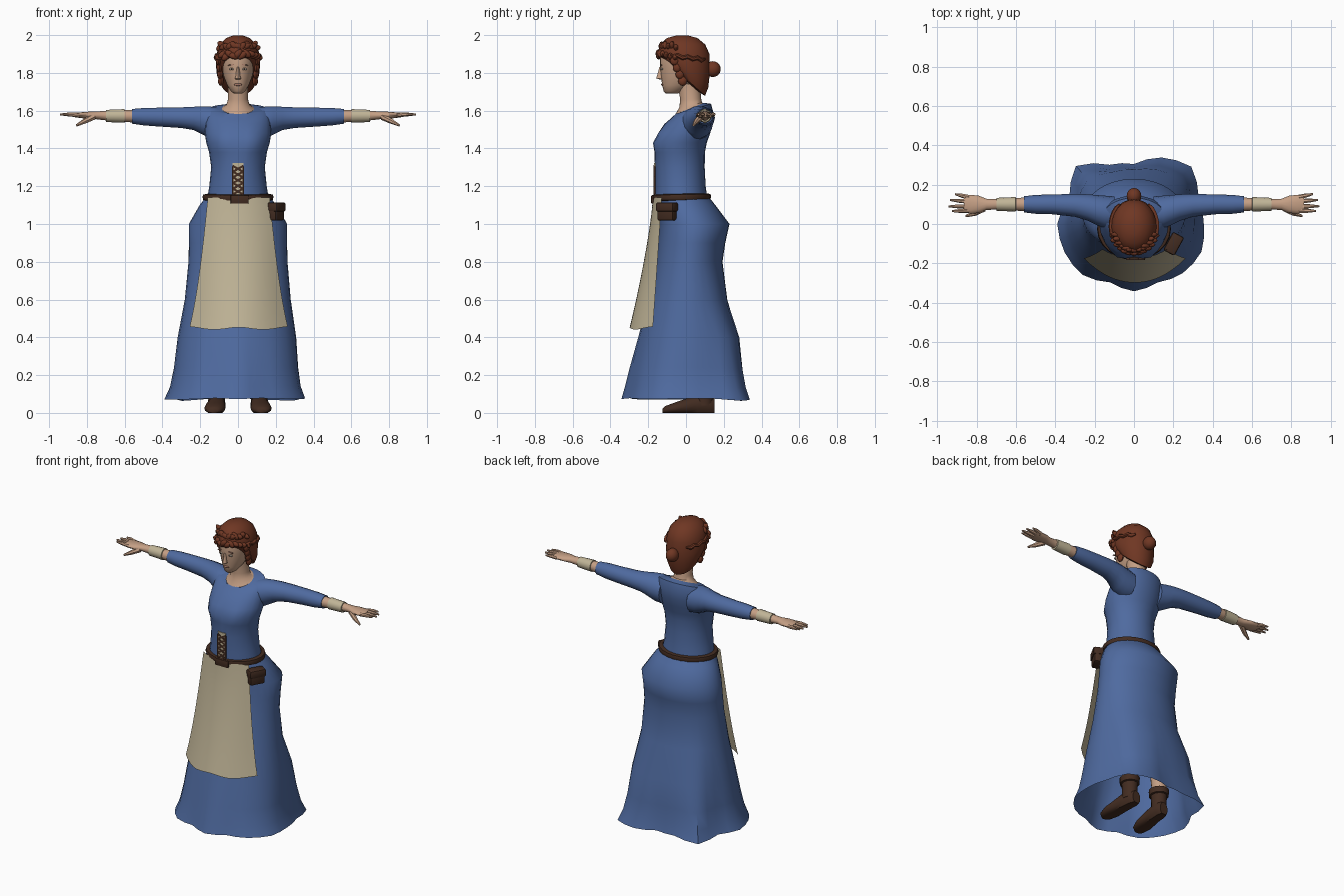
import bpy, bmesh, math, random
from mathutils import Vector, Matrix

if "Cube" in bpy.data.objects:
    bpy.data.objects.remove(bpy.data.objects["Cube"])

random.seed(4)


def material(name, rgb):
    m = bpy.data.materials.new(name)
    m.diffuse_color = (*rgb, 1)
    m.use_nodes = True
    m.node_tree.nodes["Principled BSDF"].inputs["Base Color"].default_value = m.diffuse_color
    return m


BLUE = material("blue_cloth", (0.078, 0.145, 0.35))
CREAM = material("cream_linen", (0.53, 0.46, 0.31))
SKIN = material("skin", (0.56, 0.35, 0.235))
HAIR = material("auburn_hair", (0.16, 0.038, 0.017))
LEATHER = material("brown_leather", (0.055, 0.025, 0.015))
LIPS = material("lips", (0.36, 0.18, 0.13))
WHITE = material("eye_white", (0.6, 0.52, 0.43))


def finish(name, bm, mat, angle=50):
    bmesh.ops.recalc_face_normals(bm, faces=bm.faces)
    me = bpy.data.meshes.new(name)
    bm.to_mesh(me)
    bm.free()
    me.materials.append(mat)
    ob = bpy.data.objects.new(name, me)
    bpy.context.collection.objects.link(ob)
    bpy.ops.object.select_all(action='DESELECT')
    ob.select_set(True)
    bpy.context.view_layer.objects.active = ob
    bpy.ops.object.shade_smooth_by_angle(angle=math.radians(angle))
    return ob


def loft(name, rings, mat, caps=True, closed=True, angle=50):
    """Skin a list of point rings (or open rows)."""
    bm = bmesh.new()
    vs = [[bm.verts.new(p) for p in r] for r in rings]
    n = len(vs[0])
    for a, b in zip(vs, vs[1:]):
        for i in range(n if closed else n - 1):
            j = (i + 1) % n
            bm.faces.new((a[i], a[j], b[j], b[i]))
    if caps:
        bm.faces.new(vs[0])
        bm.faces.new(vs[-1])
    return finish(name, bm, mat, angle)


def angles(n):
    return [2 * math.pi * i / n for i in range(n)]


def upright(z, cy, rx, ry, tilt=0.0, cx=0.0, n=24):
    return [Vector((cx + rx * math.cos(a), cy + ry * math.sin(a),
                    z + tilt * ry * math.sin(a))) for a in angles(n)]


def sideways(x, cy, cz, ry, rz, n=14):
    return [Vector((x, cy + ry * math.cos(a), cz + rz * math.sin(a))) for a in angles(n)]


def tube(name, pts, radii, mat, n=7):
    rings = []
    for i, p in enumerate(pts):
        d = Vector(pts[min(i + 1, len(pts) - 1)]) - Vector(pts[max(i - 1, 0)])
        q = d.to_track_quat('Z', 'Y')
        rings.append([Vector(p) + q @ Vector((radii[i] * math.cos(a), radii[i] * math.sin(a), 0))
                      for a in angles(n)])
    return loft(name, rings, mat)


def ball(name, c, s, mat, rot=0.0, seg=12):
    bm = bmesh.new()
    M = Matrix.Translation(c) @ Matrix.Rotation(rot, 4, 'Y') @ Matrix.Diagonal((*s, 1))
    bmesh.ops.create_uvsphere(bm, u_segments=seg, v_segments=max(6, seg // 2 + 1), radius=1, matrix=M)
    return finish(name, bm, mat)


def box(name, c, s, mat, axis='Z', rot=0.0, bevel=0.0):
    bm = bmesh.new()
    M = Matrix.Translation(c) @ Matrix.Rotation(rot, 4, axis) @ Matrix.Diagonal((*s, 1))
    bmesh.ops.create_cube(bm, size=1, matrix=M)
    if bevel:
        bmesh.ops.bevel(bm, geom=bm.edges[:], offset=bevel, segments=2, affect='EDGES', profile=0.5)
    return finish(name, bm, mat, 35)


# Bodice, with the bust pushed forward
NECKLINE = (1.611, 0.02, 0.085, 0.076, 0.4)
torso = [upright(*r) for r in (
    (1.12, -0.025, .165, .14), (1.2, -.03, .152, .134), (1.3, -.033, .142, .132),
    (1.38, -.033, .153, .133), (1.43, -.028, .168, .138), (1.48, -.008, .176, .136),
    (1.53, .012, .174, .126), (1.572, .03, .172, .115, .15), (1.61, .04, .155, .093, .28), NECKLINE)]
for r in torso:
    for v in r:
        if v.y < -0.03:
            v.y -= 0.024 * math.exp(-((abs(v.x) - .08) / .05) ** 2 - ((v.z - 1.44) / .05) ** 2)
loft("bodice", torso, BLUE, caps=False)

# Skirt: ellipses creased by an irregular fluted hem
HEM = (.355, .355, .41, .365, .305, .325, .415, .355, .39, .38, .365, .32, .342, .32, .35, .37)
skirt = []
for z, cy, rx, ry in ((1.145, -.02, .168, .14), (1.1, 0, .203, .155), (1.0, .045, .26, .185),
                      (.9, .03, .26, .178), (.8, .018, .262, .175), (.6, .01, .28, .21),
                      (.4, .018, .312, .268), (.24, .005, .326, .297), (.14, 0, .342, .315),
                      (.075, 0, .368, .332)):
    w = max(0, (.7 - z) / .625) ** 1.3
    ring = upright(z, cy, rx, ry, n=32)
    for i, v in enumerate(ring):
        h = (HEM[i // 2] + HEM[(i + 1) // 2 % 16]) / 2
        t = 2 * math.pi * i / 32
        base = 1 / math.hypot(math.cos(t) / .368, math.sin(t) / .332)
        k = 1 + (h / base - 1) * w
        p = Vector((v.x * k, v.y * k, v.z))
        # even out the spacing around the hem
        d = Vector((math.cos(t), math.sin(t))) * math.hypot(p.x, p.y)
        p.x += (d.x - p.x) * w
        p.y += (d.y - p.y) * w
        p.z -= .06 * (k - 1) * w
        ring[i] = p
    skirt.append(ring)
loft("skirt", skirt, BLUE, caps=False)

# Apron
rows = []
for k in range(10):
    t = k / 9
    edge, front = -.128 - .047 * t, -.175 - .123 * t ** 1.3
    row = []
    for i in range(15):
        u = i / 7 - 1
        row.append(Vector(((.164 + .07 * t + .025 * t ** 3) * u + .004,
                           edge + (front - edge) * (1 - abs(u) ** 2.1),
                           1.14 - .697 * t + .01 * t ** 5 * math.cos(5 * u) * (1 - u * u) + .014 * u * u * t ** 4)))
    rows.append(row)
loft("apron", rows, CREAM, caps=False, closed=False)

# Belt, buckle and pouch
loft("belt", [upright(z, -.025, .17 + d, .14 + d, .02) for z, d in
              ((1.123, 0), (1.128, .014), (1.143, .018), (1.156, .014), (1.16, -.008))],
     LEATHER, caps=False)
box("buckle", (.008, -.178, 1.13), (.095, .012, .045), LEATHER, bevel=.004)
box("pouch", (.2, -.1, 1.06), (.055, .098, .085), LEATHER, rot=-.5, bevel=.012)
box("pouch_flap", (.202, -.101, 1.09), (.064, .106, .05), LEATHER, rot=-.5, bevel=.01)

# Front lacing
box("placket", (0, -.1645, 1.24), (.056, .009, .165), CREAM)
for s in (1, -1):
    box("lacing_edge", (s * .027, -.166, 1.232), (.008, .01, .145), LEATHER)
    for k in range(5):
        box("lace", (0, -.1675, 1.172 + .03 * k), (.066, .007, .011), LEATHER, 'Y', s * .52)

# Neck and head
loft("neck", [upright(*r) for r in (NECKLINE, (1.63, .025, .062, .06, .2), (1.66, .025, .053, .056),
                                    (1.74, .015, .053, .058))], SKIN, caps=False)
loft("head", [upright(*r) for r in (
    (1.69, -.075, .02, .03), (1.702, -.07, .037, .048), (1.735, -.048, .058, .078),
    (1.78, -.028, .076, .104), (1.83, -.018, .086, .12), (1.88, -.012, .092, .126),
    (1.93, -.012, .085, .112))], SKIN)
loft("nose", [upright(z, y, rx, ry, n=8) for z, y, rx, ry in (
    (1.765, -.128, .012, .012), (1.771, -.138, .016, .02), (1.783, -.136, .012, .018),
    (1.83, -.131, .007, .01))], SKIN)
ball("lips", (0, -.125, 1.738), (.022, .007, .007), LIPS)
for s in (1, -1):
    ball("eye", (s * .034, -.128, 1.82), (.015, .006, .006), WHITE)
    ball("iris", (s * .034, -.132, 1.82), (.005, .003, .005), LEATHER, seg=8)
    box("eyebrow", (s * .036, -.13, 1.842), (.034, .008, .005), LIPS, 'Y', s * .12)

# Hair cap, swept up at the brow and down to the nape
loft("hair", [upright(*r) for r in (
    (1.998, -.02, .025, .03), (1.985, -.02, .062, .08), (1.95, -.018, .098, .12),
    (1.9, -.014, .114, .138), (1.845, -.006, .117, .133, -.3), (1.8, 0, .113, .118, -.65),
    (1.765, .005, .096, .096, -.9), (1.75, .01, .06, .06, -.9))], HAIR)
ball("hair_bun", (0, .142, 1.82), (.038, .042, .042), HAIR, seg=16)
# Curled fringe and the braids running back from it
for k in range(13):
    a = math.radians(198 + 12 * k)
    for row in range(2):
        c = Vector(((.108 - .012 * row) * math.cos(a), -.018 + (.13 - .016 * row) * math.sin(a),
                    1.893 + .046 * row + random.uniform(-.01, .01)))
        ball("curl", c, (.029, .014, .017), HAIR, random.uniform(-1, 1), 8)
for s in (1, -1):
    for k in range(4):
        ball("side_lock", (s * (.103 - .004 * k), -.06 + .014 * k, 1.865 - .036 * k), (.015, .024, .026),
             HAIR, 0, 8)
    braid = []
    for k in range(8):
        a = math.radians(-25 + 11 * k)
        braid.append((s * .117 * math.cos(a), -.01 + .14 * math.sin(a), 1.885 - .003 * k + .01 * (k % 2)))
    tube("braid", braid, [.012] * 7 + [.006], HAIR)

for s in (1, -1):
    # Sleeve, forearm and wrist wrap
    loft("sleeve", [sideways(s * x, *r) for x, *r in (
        (.1, .055, 1.53, .085, .085), (.15, .06, 1.538, .084, .086), (.19, .071, 1.549, .076, .076),
        (.235, .084, 1.559, .067, .063), (.3, .095, 1.563, .058, .056), (.42, .1, 1.566, .05, .051),
        (.5, .1, 1.568, .048, .047), (.56, .1, 1.57, .041, .04), (.558, .1, 1.57, .032, .032))], BLUE)
    loft("forearm", [sideways(s * x, *r) for x, *r in (
        (.53, .1, 1.57, .036, .035), (.62, .1, 1.572, .031, .031), (.7, .1, 1.574, .027, .026),
        (.75, .1, 1.575, .028, .021), (.79, .1, 1.576, .044, .019), (.83, .1, 1.576, .048, .016),
        (.865, .105, 1.577, .043, .012))], SKIN)
    loft("wrist_wrap", [sideways(s * x, .1, 1.572, r, r) for x, r in (
        (.6, .03), (.602, .037), (.65, .035), (.698, .033), (.7, .027))], CREAM)
    # Fingers and thumb
    for y0, y1, x1 in ((.068, .066, .925), (.09, .09, .942), (.115, .122, .935), (.137, .152, .91)):
        tube("finger", [(s * .84, y0, 1.576), (s * (.84 + x1) / 2, (y0 + y1) / 2, 1.58),
                        (s * x1, y1, 1.58)], (.012, .011, .005), SKIN)
    tube("thumb", [(s * .765, .08, 1.568), (s * .81, .055, 1.545), (s * .855, .04, 1.522)],
         (.018, .014, .006), SKIN)
    # Leg, shoe and ankle cuff
    loft("leg", [upright(z, y, r, r, cx=s * x, n=14) for z, y, r, x in (
        (.12, .1, .04, .115), (.3, .09, .052, .115), (.5, .05, .055, .11), (.85, .03, .08, .1))], SKIN)
    shoe = []
    for y, rx, h in ((-.125, .02, .02), (-.11, .042, .032), (-.06, .056, .048), (.0, .053, .066),
                     (.06, .045, .085), (.12, .043, .085), (.15, .028, .07)):
        shoe.append([Vector((s * (.118 - y * .08) + rx * math.cos(a), y,
                             max(0, h / 2 + h * .65 * math.sin(a)))) for a in angles(14)])
    loft("shoe", shoe, LEATHER)
    loft("boot_shaft", [upright(z, .095, r, r + .005, cx=s * .113, n=14) for z, r in (
        (.04, .045), (.1, .044), (.145, .047), (.148, .057), (.185, .059), (.19, .045))], LEATHER)
